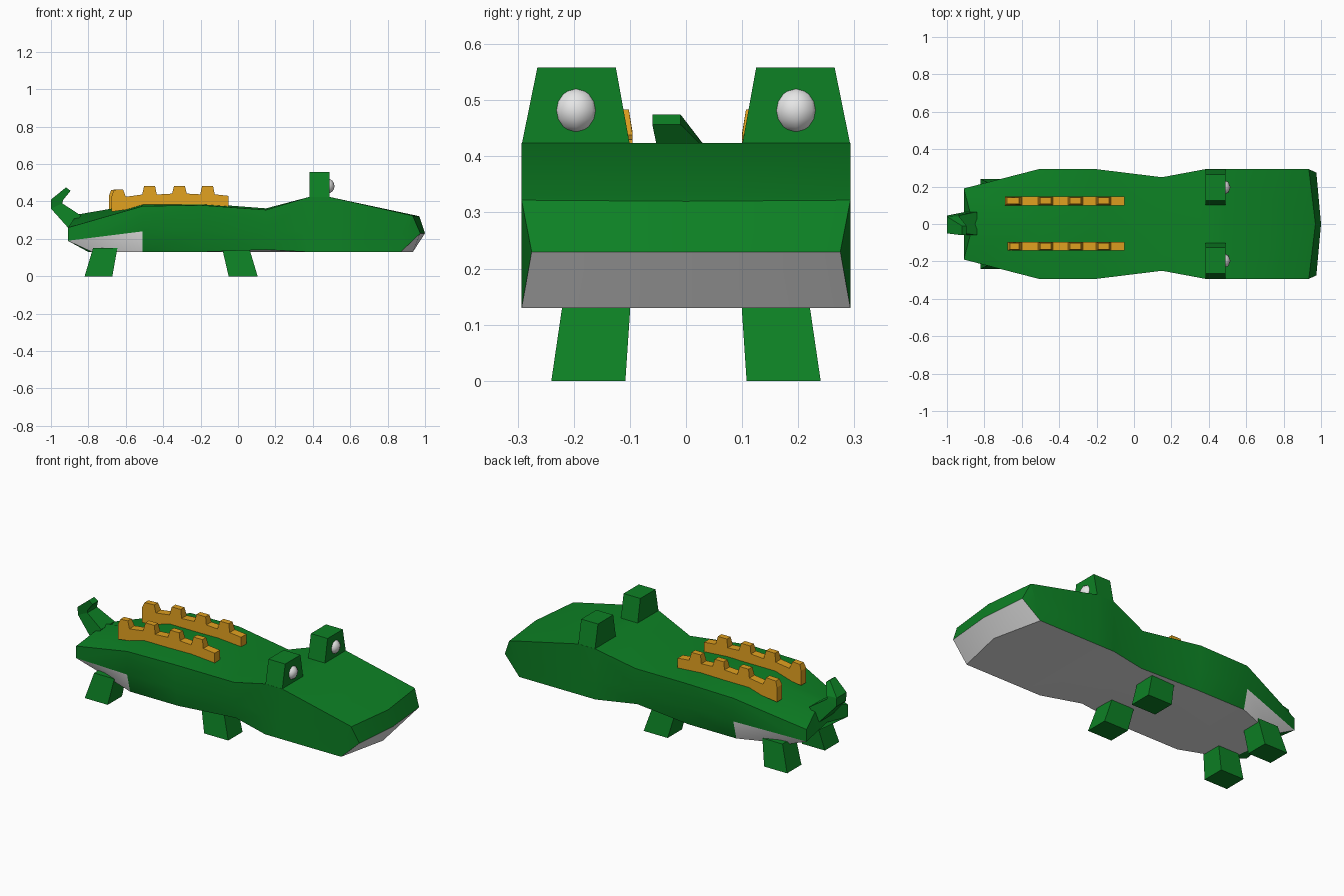
import bpy, bmesh
from math import radians

cube = bpy.data.objects.get("Cube")
if cube:
    bpy.data.objects.remove(cube)


def material(name, rgb):
    m = bpy.data.materials.new(name)
    m.use_nodes = True
    m.diffuse_color = (*rgb, 1)
    m.node_tree.nodes["Principled BSDF"].inputs["Base Color"].default_value = (*rgb, 1)
    return m


green = material("green_skin", (0.004, 0.22, 0.018))
white = material("white", (0.8, 0.8, 0.8))
orange = material("orange_ridge", (0.74, 0.35, 0.014))


def finish(name, bm, *mats, smooth=None):
    bmesh.ops.remove_doubles(bm, verts=bm.verts, dist=0.0005)
    bmesh.ops.recalc_face_normals(bm, faces=bm.faces)
    mesh = bpy.data.meshes.new(name)
    bm.to_mesh(mesh)
    bm.free()
    for m in mats:
        mesh.materials.append(m)
    ob = bpy.data.objects.new(name, mesh)
    bpy.context.collection.objects.link(ob)
    if smooth:
        bpy.ops.object.select_all(action="DESELECT")
        ob.select_set(True)
        bpy.context.view_layer.objects.active = ob
        bpy.ops.object.shade_smooth_by_angle(angle=radians(smooth))
    return ob


def loft(name, rings, mat):
    """Skin closed rings of equal length and cap both ends."""
    bm = bmesh.new()
    vs = [[bm.verts.new(p) for p in r] for r in rings]
    n = len(vs[0])
    for a, b in zip(vs, vs[1:]):
        for i in range(n):
            j = (i + 1) % n
            bm.faces.new((a[i], a[j], b[j], b[i]))
    bm.faces.new(vs[0])
    bm.faces.new(vs[-1])
    return finish(name, bm, mat)


def rect(x0, x1, y0, y1, z):
    return [(x0, y0, z), (x1, y0, z), (x1, y1, z), (x0, y1, z)]


# Body: half sections from belly centre round to back centre
def section(x, width, belly_width, belly_z, edge_z, back_z):
    return [(x, 0, 0.13), (x, belly_width, belly_z), (x, width, 0.24),
            (x, width, edge_z), (x, 0, back_z)]


sections = [
    [(-0.8, 0, 0.13), (-0.78, 0.16, 0.13), (-0.91, 0.19, 0.19),
     (-0.91, 0.19, 0.26), (-0.86, 0, 0.33)],
    section(-0.51, 0.293, 0.265, 0.13, 0.375, 0.39),
    section(-0.2, 0.293, 0.265, 0.13, 0.38, 0.39),
    section(0.15, 0.25, 0.235, 0.142, 0.355, 0.363),
    section(0.38, 0.293, 0.293, 0.13, 0.424, 0.424),
    section(0.49, 0.293, 0.293, 0.13, 0.424, 0.424),
    [(0.93, 0, 0.13), (0.865, 0.293, 0.13), (0.9, 0.293, 0.23),
     (0.93, 0.293, 0.325), (0.965, 0, 0.322)],
    [(0.935, 0, 0.13), (0.87, 0.293, 0.13), (0.975, 0.275, 0.23),
     (0.935, 0.293, 0.322), (0.97, 0, 0.32)],
]
bm = bmesh.new()
for side in (1, -1):
    rows = [[bm.verts.new((x, y * side, z)) for x, y, z in s] for s in sections]
    for a, b in zip(rows, rows[1:]):
        for i in range(4):
            bm.faces.new((a[i], a[i + 1], b[i + 1], b[i]))
    # Rump and snout ends
    for row, tip in ((rows[0], (-0.91, 0, 0.23)), (rows[-1], (1, 0, 0.23))):
        t = bm.verts.new(tip)
        bm.faces.new((row[0], row[1], row[2], t))
        bm.faces.new((t, row[2], row[3], row[4]))
body = finish("body", bm, green, white, smooth=25)
# White belly and chin on the downward faces
for p in body.data.polygons:
    if p.normal.z < -0.45 and p.center.x > -0.8:
        p.material_index = 1

# Tail: kinked tapering loft
tail = []
for (xo, zo), (xi, zi), y0, y1 in (
        ((-0.9, 0.25), (-0.84, 0.325), -0.06, 0.065),
        ((-1.0, 0.362), (-0.94, 0.39), -0.045, 0.045),
        ((-1.0, 0.41), (-0.935, 0.408), -0.05, 0.04),
        ((-0.92, 0.475), (-0.895, 0.457), -0.06, -0.01)):
    tail.append([(xo, y0, zo), (xi, y0, zi), (xi, y1, zi), (xo, y1, zo)])
loft("tail", tail, green)

# Back ridge: bar with tapered teeth
def ridge(name, x0, y0, y1):
    top = [(x0, 0.43), (x0 + 0.012, 0.462), (-0.615, 0.465), (-0.6, 0.425)]
    for c, base in ((-0.47, 0.437), (-0.31, 0.442), (-0.16, 0.438)):
        top += [(c - 0.042, base), (c - 0.032, 0.484),
                (c + 0.026, 0.484), (c + 0.036, base)]
    top += [(-0.05, 0.43)]
    outline = top + [(-0.05, 0.365), (-0.2, 0.37), (-0.5, 0.37), (x0, 0.345)]
    rings = []
    for y, s in ((y0, 1), (y1, -1)):
        rings.append([(x, y + s * (0.007 if z > 0.45 else 0), z) for x, z in outline])
    loft(name, rings, orange)


ridge("left_ridge", -0.69, 0.1, 0.148)
ridge("right_ridge", -0.675, -0.143, -0.095)

# Legs, eye mounts and eyeballs on both sides
for side, s in (("left", 1), ("right", -1)):
    for end, low, high in (("front", (-0.05, 0.105), (-0.085, 0.06)),
                           ("rear", (-0.82, -0.672), (-0.775, -0.645))):
        loft(f"{side}_{end}_leg",
             [rect(*low, s * 0.108, s * 0.24, 0),
              rect(*high, s * 0.098, s * 0.218, 0.15)], green)
    loft(f"{side}_eye_mount",
         [rect(0.382, 0.49, s * 0.1, s * 0.293, 0.42),
          rect(0.382, 0.49, s * 0.125, s * 0.265, 0.558)], green)
    bpy.ops.mesh.primitive_uv_sphere_add(segments=8, ring_count=8, radius=0.041,
                                         location=(0.475, s * 0.196, 0.482))
    eye = bpy.context.object
    eye.name = f"{side}_eyeball"
    eye.data.materials.append(white)
    bpy.ops.object.shade_smooth()
